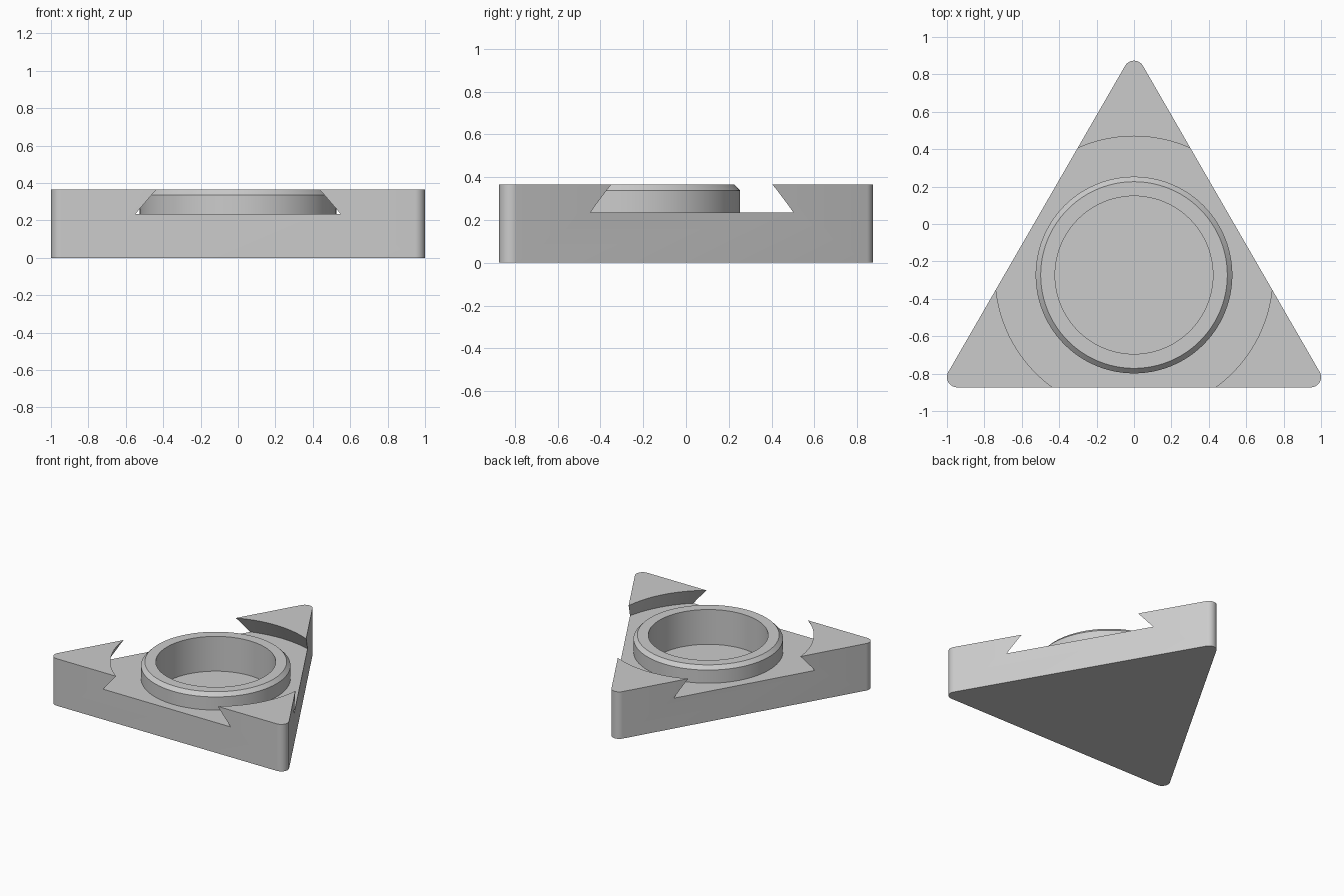
import bpy, bmesh
from math import sin, cos, pi, sqrt, radians

old = bpy.data.objects.get("Cube")
if old:
    bpy.data.objects.remove(old, do_unlink=True)

HEIGHT = 0.365
CORNER = 0.055                       # rounding radius of the corners
REACH = 2 * (1 - CORNER) / sqrt(3)   # centre to corner-arc centre
CY = (CORNER + REACH / 2 - REACH - CORNER) / 2 + 0.0
SEGMENTS = 96

grey = bpy.data.materials.new("plain grey")
grey.use_nodes = True
grey.diffuse_color = (0.6, 0.6, 0.6, 1)
grey.node_tree.nodes["Principled BSDF"].inputs["Base Color"].default_value = (0.6, 0.6, 0.6, 1)


def make_object(name, bm):
    bmesh.ops.recalc_face_normals(bm, faces=bm.faces)
    mesh = bpy.data.meshes.new(name)
    bm.to_mesh(mesh)
    bm.free()
    mesh.materials.append(grey)
    obj = bpy.data.objects.new(name, mesh)
    bpy.context.collection.objects.link(obj)
    obj.location.y = CY
    return obj


def lathe(name, profile):
    """Revolve a closed (radius, z) profile about the vertical axis."""
    bm = bmesh.new()
    rings = []
    for i in range(SEGMENTS):
        a = 2 * pi * i / SEGMENTS
        rings.append([bm.verts.new((r * cos(a), r * sin(a), z)) for r, z in profile])
    n = len(profile)
    for i, ring in enumerate(rings):
        nxt = rings[(i + 1) % SEGMENTS]
        for j in range(n):
            k = (j + 1) % n
            bm.faces.new((ring[j], nxt[j], nxt[k], ring[k]))
    return make_object(name, bm)


# Triangular block with rounded corners
bm = bmesh.new()
outline = []
for corner in range(3):
    mid = radians(90 + 120 * corner)
    for step in range(13):
        a = mid + radians(-60 + 10 * step)
        outline.append(bm.verts.new((REACH * cos(mid) + CORNER * cos(a),
                                     REACH * sin(mid) + CORNER * sin(a), 0)))
base = bm.faces.new(outline)
top = bmesh.ops.extrude_face_region(bm, geom=[base])
bmesh.ops.translate(bm, vec=(0, 0, HEIGHT),
                    verts=[v for v in top["geom"] if isinstance(v, bmesh.types.BMVert)])
block = make_object("triangular_block", bm)

# Dovetail groove around the chamfered ring; its outer wall is undercut
groove = lathe("groove_cutter", [(0.526, 0.235), (0.813, 0.235), (0.712, 0.42),
                                 (0.446, 0.42), (0.526, 0.337)])

# Round blind pocket inside the ring
bm = bmesh.new()
bmesh.ops.create_cone(bm, cap_ends=True, segments=SEGMENTS, radius1=0.422,
                      radius2=0.422, depth=0.4)
bmesh.ops.translate(bm, vec=(0, 0, 0.295), verts=bm.verts)
pocket = make_object("pocket_cutter", bm)

bpy.context.view_layer.objects.active = block
for cutter in (groove, pocket):
    mod = block.modifiers.new(cutter.name, "BOOLEAN")
    mod.operation = "DIFFERENCE"
    mod.solver = "EXACT"
    mod.object = cutter
    cutter.hide_render = True
    bpy.ops.object.modifier_apply(modifier=mod.name)
    bpy.data.objects.remove(cutter, do_unlink=True)

# Smooth round walls, crisp edges
bpy.ops.object.select_all(action="DESELECT")
block.select_set(True)
bpy.ops.object.shade_smooth_by_angle(angle=radians(25))
